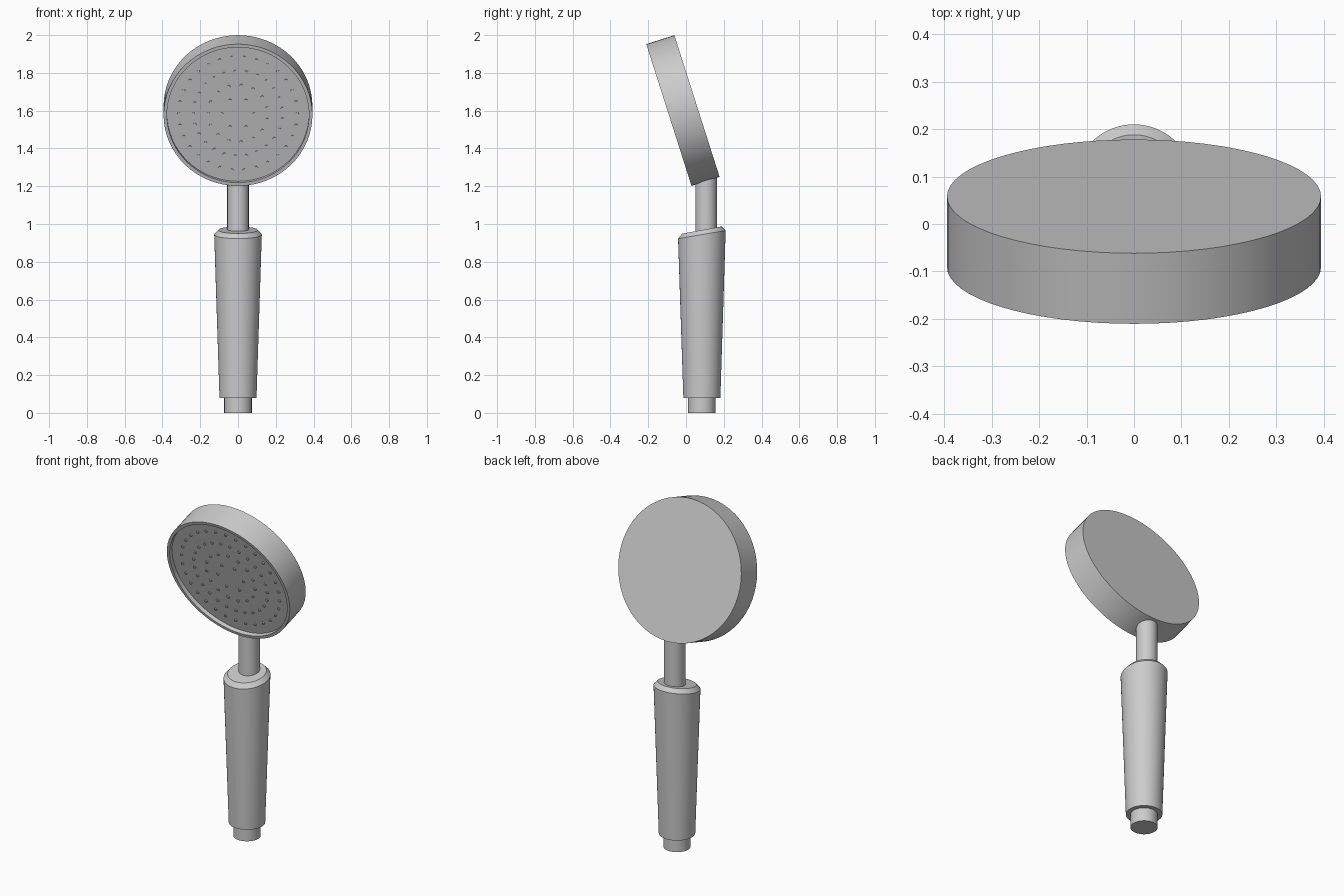
import bpy, bmesh, math
from mathutils import Matrix, Vector

if "Cube" in bpy.data.objects:
    bpy.data.objects.remove(bpy.data.objects["Cube"])

metal = bpy.data.materials.new("satin grey")
metal.diffuse_color = (0.6, 0.6, 0.6, 1)
metal.use_nodes = True
metal.node_tree.nodes["Principled BSDF"].inputs["Base Color"].default_value = metal.diffuse_color


def lathe(bm, profile, sides, offset=(0, 0, 0)):
    """Capped turned shape; profile rows are (radius, height, slope along y)."""
    rings = []
    for r, h, slope in profile:
        ring = []
        for i in range(sides):
            a = 2 * math.pi * i / sides
            x, y = r * math.cos(a), r * math.sin(a)
            ring.append(bm.verts.new(Vector((x, y, h + slope * y)) + Vector(offset)))
        rings.append(ring)
    for lo, hi in zip(rings, rings[1:]):
        for i in range(sides):
            j = (i + 1) % sides
            bm.faces.new((lo[i], lo[j], hi[j], hi[i]))
    bm.faces.new(rings[0][::-1])
    bm.faces.new(rings[-1])


def finish(name, bm, matrix):
    bmesh.ops.recalc_face_normals(bm, faces=bm.faces)
    mesh = bpy.data.meshes.new(name)
    for f in bm.faces:
        f.smooth = True
    bm.to_mesh(mesh)
    bm.free()
    mesh.set_sharp_from_angle(angle=math.radians(30))
    mesh.materials.append(metal)
    obj = bpy.data.objects.new(name, mesh)
    obj.matrix_world = matrix
    bpy.context.collection.objects.link(obj)
    return obj


def turned(name, profile, matrix, sides=48):
    bm = bmesh.new()
    lathe(bm, profile, sides)
    return finish(name, bm, matrix)


# Hose connector, tapered grip with slanted chamfered top, and neck
grip_axis = Matrix.Translation((0, 0.084, 0))
turned("hose_connector", [(0.073, 0, 0), (0.073, 0.09, 0)], grip_axis)
turned("grip", [(0.098, 0.08, 0), (0.126, 0.944, 0.17), (0.104, 0.968, 0.18)], grip_axis)
turned("neck", [(0.057, 0.93, 0), (0.057, 1.245, 0.3)], Matrix.Translation((0, 0.106, 0)))

# Tilted head: local z runs from the spray face to the back
tilt = math.radians(17.7)
head_axis = (Matrix.Translation((0, -0.0905, 1.577))
             @ Matrix.Rotation(tilt - math.pi / 2, 4, 'X'))
DEPTH = 0.024
turned("shower_head", [(0.376, DEPTH, 0), (0.376, 0, 0), (0.394, 0, 0), (0.394, 0.156, 0)],
       head_axis, 64)

# Spray nozzles in concentric rings on the recessed face
bm = bmesh.new()
for radius, count in ((0.085, 6), (0.158, 15), (0.236, 25), (0.314, 30)):
    for i in range(count):
        a = math.pi + 2 * math.pi * i / count
        lathe(bm, [(0.008, DEPTH - 0.006, 0), (0.008, DEPTH + 0.004, 0)], 10,
              (radius * math.cos(a), radius * math.sin(a), 0))
finish("spray_nozzles", bm, head_axis)
